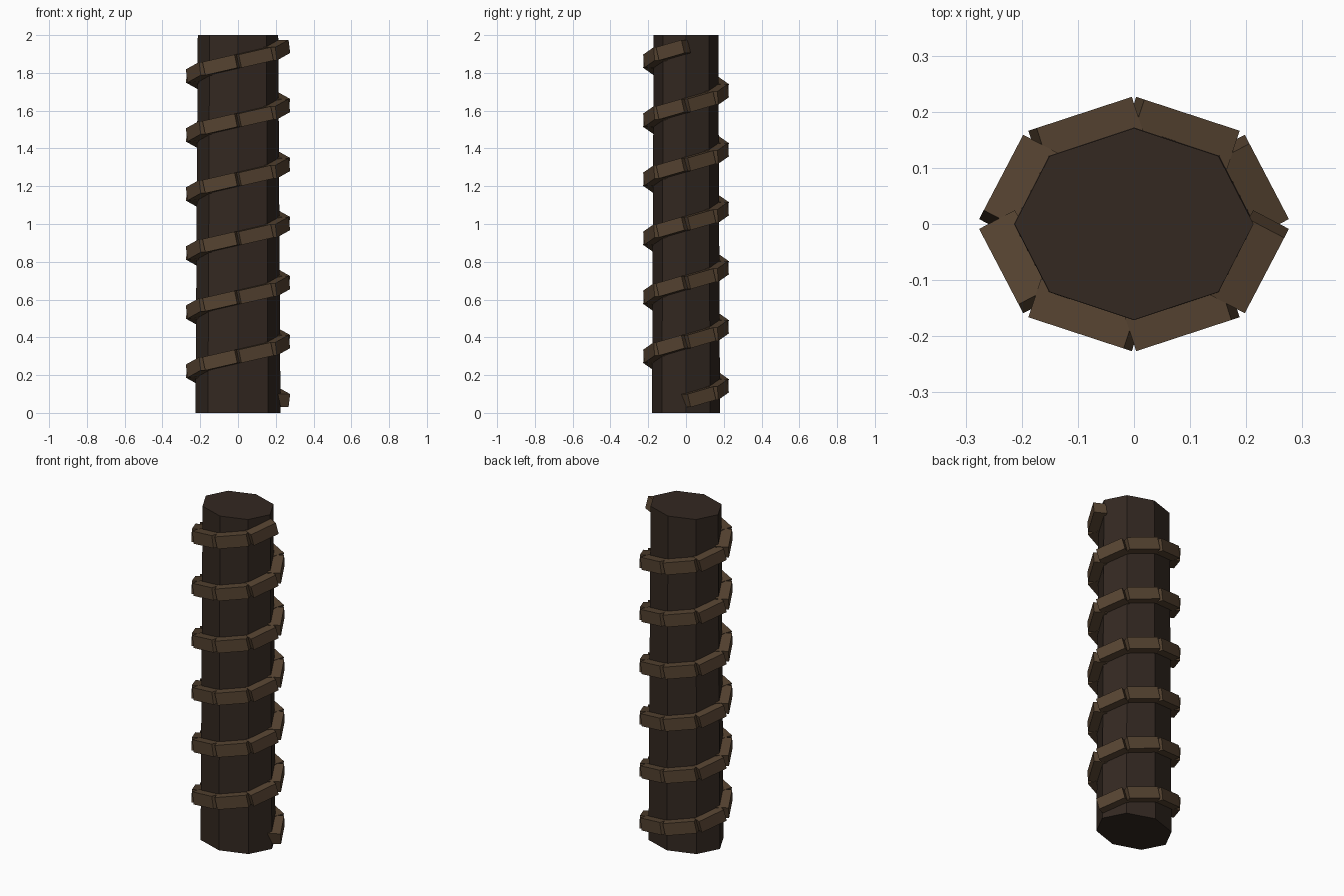
import bpy, bmesh, math
from mathutils import Vector, Matrix

if "Cube" in bpy.data.objects:
    bpy.data.objects.remove(bpy.data.objects["Cube"])


def material(name, rgb):
    m = bpy.data.materials.new(name)
    m.diffuse_color = (*rgb, 1)
    m.use_nodes = True
    m.node_tree.nodes["Principled BSDF"].inputs["Base Color"].default_value = m.diffuse_color
    return m


def finish(bm, name, mat):
    bmesh.ops.recalc_face_normals(bm, faces=bm.faces)
    mesh = bpy.data.meshes.new(name)
    bm.to_mesh(mesh)
    bm.free()
    mesh.materials.append(mat)
    obj = bpy.data.objects.new(name, mesh)
    bpy.context.collection.objects.link(obj)
    return obj


SIDES = 8
TURNS = 6

# Tapered, slightly flattened octagonal shaft
bm = bmesh.new()
rings = [[bm.verts.new((rx * math.cos(k * math.tau / SIDES),
                        ry * math.sin(k * math.tau / SIDES), z))
          for k in range(SIDES)]
         for rx, ry, z in ((0.225, 0.18, 0), (0.213, 0.171, 2))]
for k in range(SIDES):
    j = (k + 1) % SIDES
    bm.faces.new((rings[0][k], rings[0][j], rings[1][j], rings[1][k]))
bm.faces.new(rings[0][::-1])
bm.faces.new(rings[1])
finish(bm, "shaft", material("dark_wood", (0.033, 0.021, 0.015)))


# Spiral wrap: one straight block per side, following a rising ellipse
def path(i):
    a = i * math.tau / SIDES
    return Vector((0.24 * math.cos(a), 0.19 * math.sin(a),
                   0.065 + 1.875 * i / (SIDES * TURNS)))


bm = bmesh.new()
for i in range(SIDES * TURNS):
    p, q = path(i), path(i + 1)
    along = (q - p).normalized()
    out = along.cross(Vector((0, 0, 1))).normalized()
    up = out.cross(along)
    frame = Matrix((along, out, up)).transposed().to_4x4()
    size = Matrix.Diagonal(((q - p).length, 0.072, 0.072, 1))
    bmesh.ops.create_cube(bm, size=1,
                          matrix=Matrix.Translation((p + q) / 2) @ frame @ size)
finish(bm, "spiral_wrap", material("leather", (0.09, 0.055, 0.03)))
